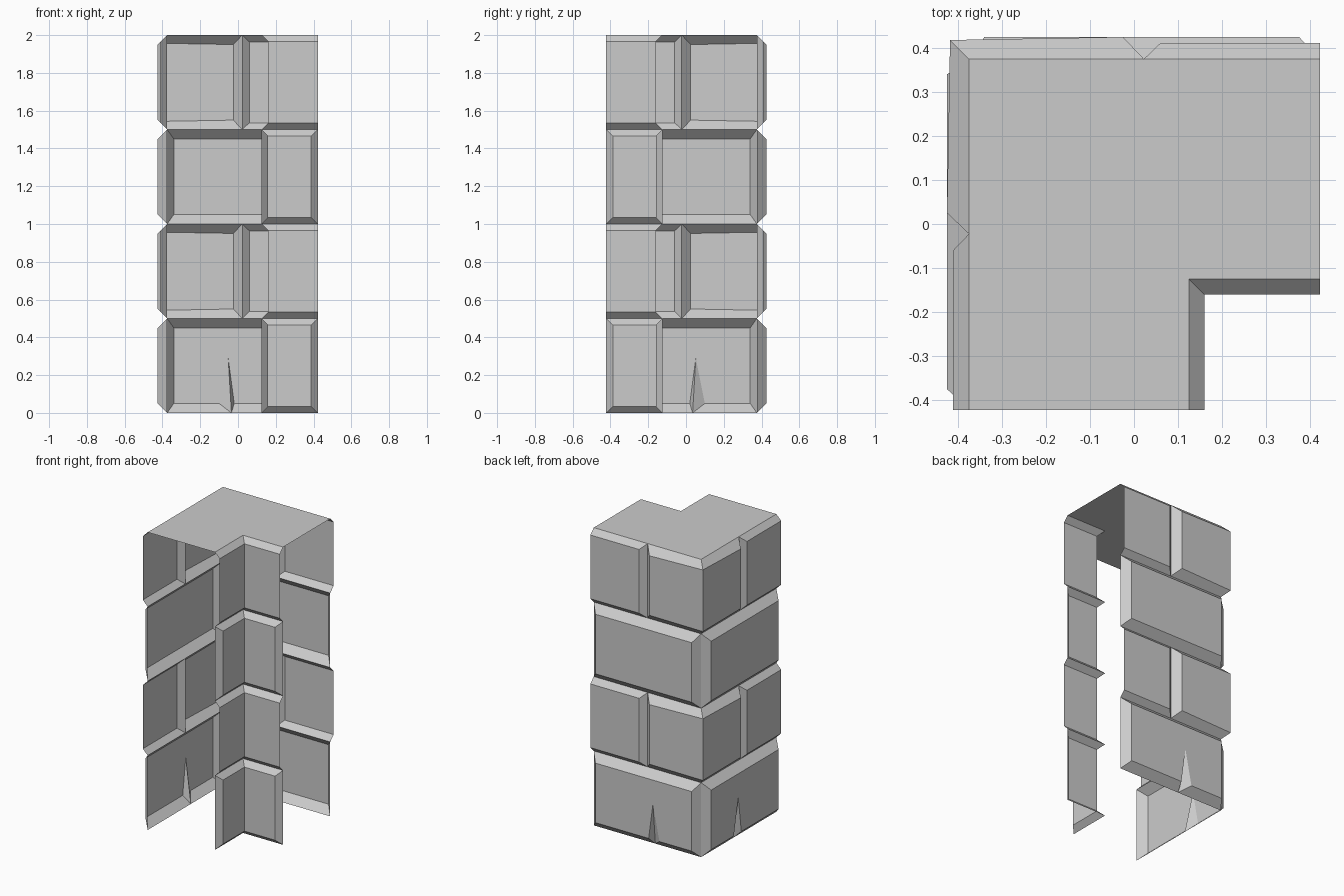
import bpy, bmesh

if "Cube" in bpy.data.objects:
    bpy.data.objects.remove(bpy.data.objects["Cube"])

END = 0.423      # open ends of both wall legs
OUT, INN = 0.375, -0.125   # mortar planes of outer and inner walls


def place(p, side, mirror):
    """Wall coordinates (u, z, depth) -> world; mirror swaps to the other leg."""
    u, z, d = p
    y = OUT + d if side == "outer" else INN - d
    return (-y, -u, z) if mirror else (u, y, z)


def brick(bm, side, row, base, face, depth, ends=(True, True), crack=None):
    """Raised brick front with chamfered edges."""
    z0, z1 = row * 0.5, row * 0.5 + 0.5
    (a0, a1), (f0, f1), (d0, d1) = base, face, depth
    A, B, C, D = (a0, z0, 0), (a1, z0, 0), (a1, z1, 0), (a0, z1, 0)
    a, b = (f0, z0 + d0, d0), (f1, z0 + d1, d1)
    c, d = (f1, z1 - d1, d1), (f0, z1 - d0, d0)
    polys = [[D, d, c, C]]
    if crack:   # V-shaped crack rising from the bottom edge
        l, tip, r, p = crack
        polys += [[a, l, tip, r, b, c, d], [A, p, l, a], [p, B, b, r],
                  [l, p, tip], [p, r, tip]]
    else:
        polys += [[a, b, c, d], [A, B, b, a]]
    if ends[0]:
        polys.append([A, a, d, D])
    if ends[1]:
        polys.append([B, C, c, b])
    for mirror in (False, True):
        for poly in polys:
            pts = [place(p, side, mirror) for p in poly]
            if (side == "outer") != mirror:
                pts.reverse()
            bm.faces.new([bm.verts.new(p) for p in pts])


def finish(bm, name):
    bmesh.ops.remove_doubles(bm, verts=bm.verts, dist=0.0005)
    me = bpy.data.meshes.new(name)
    bm.to_mesh(me)
    bm.free()
    bpy.context.collection.objects.link(bpy.data.objects.new(name, me))


# Outer bricks: long bricks alternate with pairs wrapping the corner
CRACK = [(-0.1, 0.05, 0.05), (-0.052, 0.29, 0.05), (-0.02, 0.05, 0.05), (-0.035, 0, 0)]
bm = bmesh.new()
for row in range(4):
    if row % 2 == 0:
        brick(bm, "outer", row, (-OUT, END), (-0.34, 0.375), (0.05, 0.05),
              crack=CRACK if row == 0 else None)
    else:
        brick(bm, "outer", row, (-OUT, 0.0225), (-0.418, -0.025), (0.043, 0.05), (False, True))
        brick(bm, "outer", row, (0.0225, END), (0.06, END), (0.036, 0.036), (True, False))
finish(bm, "outer_bricks")

# Inner bricks, mitred at the inside corner
bm = bmesh.new()
for row in range(4):
    chamfer = row % 2 == 0
    brick(bm, "inner", row, (-INN, END), (0.16, 0.387 if chamfer else END),
          (0.035, 0.035), (False, chamfer))
finish(bm, "inner_bricks")

# Flat L-shaped top
bm = bmesh.new()
outline = [(-OUT, OUT), (-OUT, -END), (-INN, -END), (-INN, INN), (END, INN), (END, OUT)]
bm.faces.new([bm.verts.new((x, y, 2)) for x, y in outline])
finish(bm, "top_cap")
